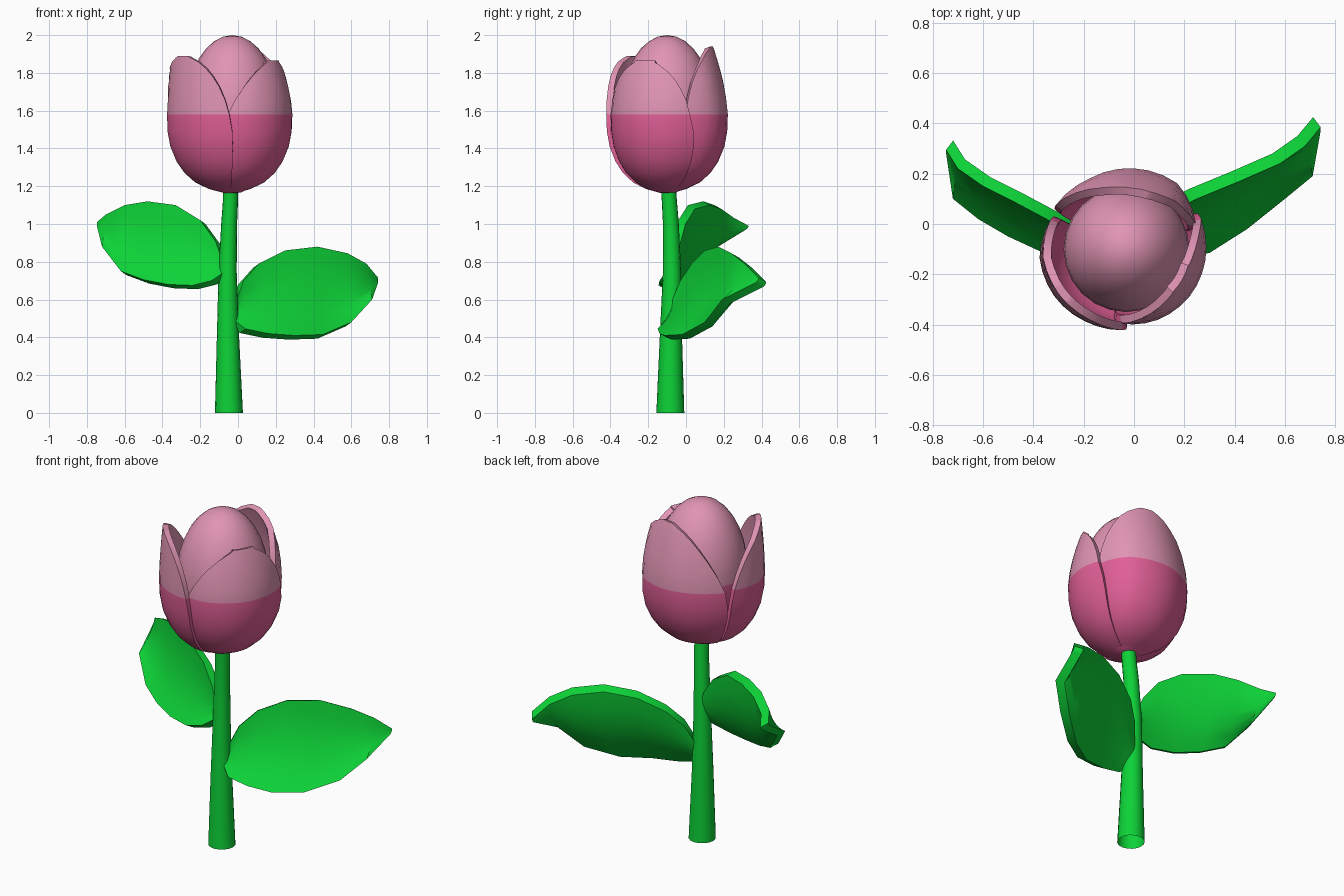
import bpy, bmesh, math
from mathutils import Vector

if "Cube" in bpy.data.objects:
    bpy.data.objects.remove(bpy.data.objects["Cube"])


def material(name, rgb):
    m = bpy.data.materials.new(name)
    m.diffuse_color = (*rgb, 1)
    m.use_nodes = True
    m.node_tree.nodes["Principled BSDF"].inputs["Base Color"].default_value = m.diffuse_color
    return m


GREEN = material("leaf green", (0.004, 0.645, 0.038))
DEEP = material("deep pink", (0.745, 0.115, 0.305))
PALE = material("pale pink", (0.745, 0.296, 0.456))
SPLIT = 1.58                      # height where the flower changes colour
AXIS = (-0.043, -0.107)           # flower axis


def grid_object(name, rows, mats, closed=False, caps=False, thickness=0):
    """Skin a grid of points; optionally close it around, cap it, or thicken it."""
    bm = bmesh.new()
    vs = [[bm.verts.new(p) for p in row] for row in rows]
    n = len(rows[0])
    for a, b in zip(vs, vs[1:]):
        for j in range(n if closed else n - 1):
            k = (j + 1) % n
            bm.faces.new((a[j], a[k], b[k], b[j]))
    if caps:
        h = n // 2                # strip caps between the two halves of each ring
        for row, rev in ((vs[0], True), (vs[-1], False)):
            for j in range(h - 1):
                q = (row[j], row[j + 1], row[n - 2 - j], row[n - 1 - j])
                bm.faces.new(q[::-1] if rev else q)
    me = bpy.data.meshes.new(name)
    bm.to_mesh(me)
    bm.free()
    ob = bpy.data.objects.new(name, me)
    bpy.context.collection.objects.link(ob)
    for m in mats:
        me.materials.append(m)
    return finish(ob, thickness)


def finish(ob, thickness=0):
    me = ob.data
    if len(me.materials) > 1:     # two-tone flower parts split by height
        for f in me.polygons:
            f.material_index = int(f.center.z > SPLIT)
    bpy.ops.object.select_all(action='DESELECT')
    ob.select_set(True)
    bpy.context.view_layer.objects.active = ob
    if thickness:
        s = ob.modifiers.new("thickness", 'SOLIDIFY')
        s.thickness = thickness
        s.offset = -1
        bpy.ops.object.modifier_apply(modifier=s.name)
    bpy.ops.object.shade_smooth_by_angle(angle=math.radians(40))
    return ob


# Stem: tapered, slightly bent tube, open at the ends (x, y, z, radius)
stem = [(-.048, -.083, 0, .074), (-.053, -.08, .4, .059), (-.055, -.074, .75, .048),
        (-.047, -.08, 1.0, .042), (-.04, -.088, 1.12, .04), (-.038, -.095, 1.22, .04)]
ring = [2 * math.pi * i / 16 for i in range(16)]
grid_object("stem", [[(x + r * math.cos(a), y + r * math.sin(a), z) for a in ring]
                     for x, y, z, r in stem], [GREEN], closed=True)

# Inner bud: egg inside the petals
bpy.ops.mesh.primitive_uv_sphere_add(segments=24, ring_count=16, location=(0, 0, 0))
bud = bpy.context.object
bud.name = "inner_bud"
for v in bud.data.vertices:
    v.co = (v.co.x * .25 - .03, v.co.y * .25 - .1, v.co.z * .42 + SPLIT)
bud.data.materials.append(DEEP)
bud.data.materials.append(PALE)
finish(bud)


def petal(name, centre, half, top, tip_r, skew, radii, start=1.42, blunt=.12):
    """Cupped petal around the flower axis; radii run from its right to its left edge."""
    low = [(1.165, .1), (1.185, .33), (1.22, .55), (1.27, .72), (1.33, .845),
           (1.41, .945), (1.49, .99), (SPLIT, 1)]
    prof = [(z, f, 0) for z, f in low]
    for u in (.25, .48, .66, .8, .9, .97, 1):
        prof.append((SPLIT + (top - SPLIT) * u, 1 - (1 - tip_r / .325) * u ** 1.6, u))
    rows = []
    for z, f, u in prof:
        k = max(0, (z - start) / (top - start))
        w = half * max(blunt, math.sqrt(max(0, 1 - k * k)))
        row = []
        for j in range(13):
            s = j / 6 - 1
            t = (s * w / half + 1) * 2            # position in the radii list
            i = min(3, int(t))
            r = f * (radii[i] + (radii[i + 1] - radii[i]) * (t - i))
            a = math.radians(centre + skew * u + s * w)
            row.append((AXIS[0] + r * math.cos(a), AXIS[1] + r * math.sin(a), z))
        rows.append(row)
    grid_object(name, rows, [DEEP, PALE], thickness=.033)


petal("left_petal", 213, 60, 1.89, .305, 2, (.312, .334, .328, .318, .315))
petal("right_petal", 325, 63, 1.865, .265, 9, (.285, .305, .32, .33, .337), 1.38, .22)
petal("back_petal", 83, 66, 1.94, .25, -9, (.305, .345, .331, .317, .325))


def leaf(name, lower, upper, offset, flip):
    """Cupped leaf lofted between its edges, thickened by an offset to its back."""
    rows = []
    for lo, up in zip(lower, upper):
        lo, up = Vector(lo), Vector(up)
        front = []
        for i in range(7):
            s = i / 6
            cup = .1 * (up - lo).length * (1 - (2 * s - 1) ** 2)
            front.append(lo.lerp(up, s) + Vector((0, .85, -.5)) * cup)
        loop = front + [p + Vector(offset) for p in reversed(front)]
        rows.append(loop[::-1] if flip else loop)
    grid_object(name, rows, [GREEN], closed=True, caps=True)


# Leaves, each edge running from the stem to the tip
leaf("right_leaf",
     [(-.02, -.11, .49), (.04, -.15, .445), (.16, -.14, .42), (.3, -.115, .41), (.45, -.02, .415),
      (.6, .1, .48), (.71, .19, .6), (.742, .37, .69)],
     [(-.02, -.09, .56), (.03, -.03, .7), (.11, .03, .79), (.25, .1, .86), (.42, .17, .88),
      (.58, .24, .845), (.68, .31, .79), (.742, .385, .715)], (-.03, .04, -.022), True)
leaf("left_leaf",
     [(-.08, -.11, .74), (-.14, -.14, .7), (-.24, -.145, .675), (-.37, -.11, .68), (-.5, -.05, .705),
      (-.62, .02, .75), (-.72, .1, .88), (-.747, .28, .99)],
     [(-.08, -.09, .8), (-.12, -.07, .91), (-.2, -.04, 1.02), (-.33, .01, 1.1), (-.48, .09, 1.12),
      (-.6, .15, 1.1), (-.7, .22, 1.05), (-.747, .295, 1.01)], (.028, .037, -.02), False)
